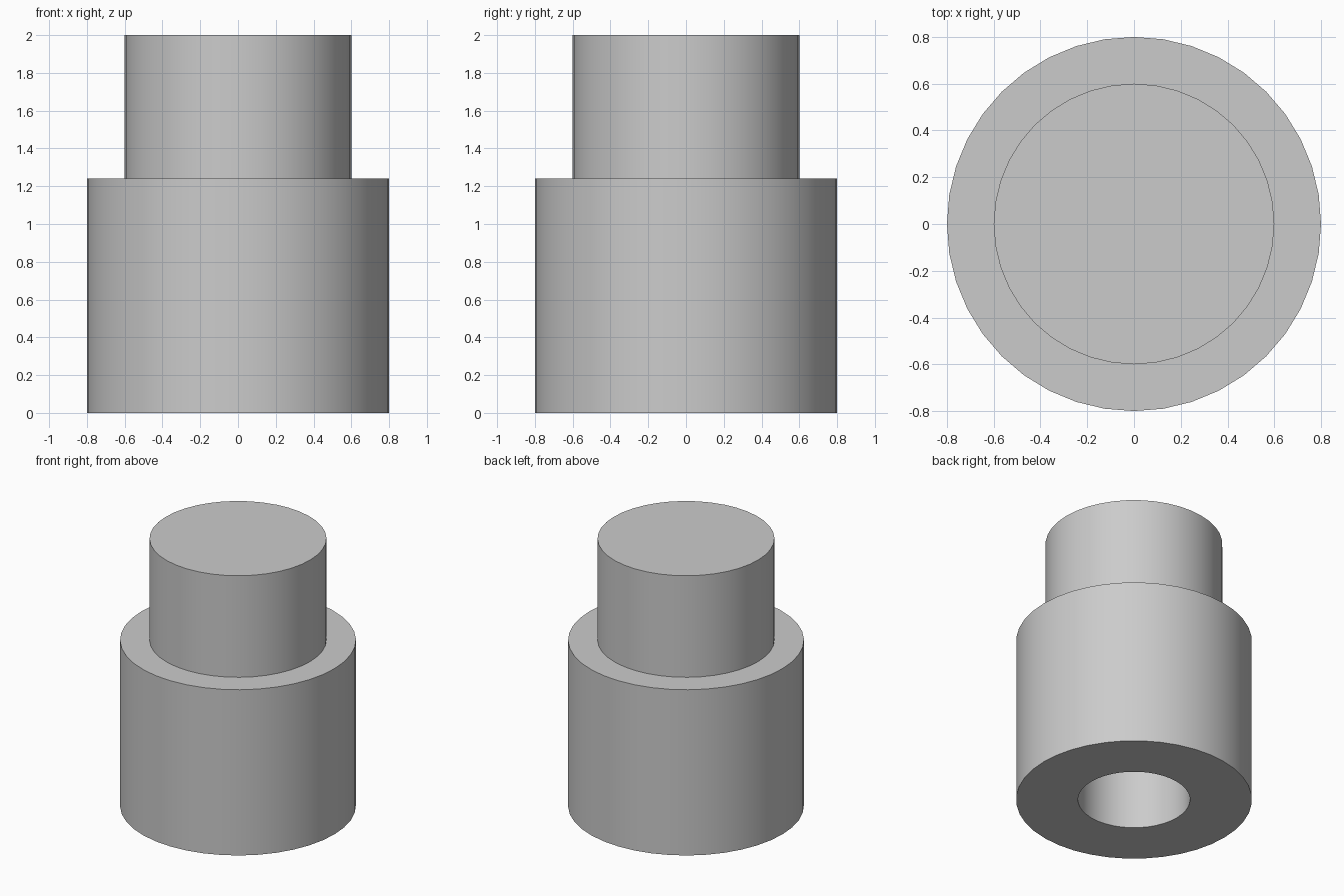
import bpy
import bmesh
import math

SEGMENTS = 40
BODY_RADIUS, NECK_RADIUS, BORE_RADIUS = 0.8, 0.6, 0.38
SHOULDER, TOP = 1.24, 2.0

default = bpy.data.objects.get("Cube")
if default:
    bpy.data.objects.remove(default, do_unlink=True)

# Plain grey finish
grey = bpy.data.materials.new("plain_grey")
grey.use_nodes = True
colour = (0.6, 0.6, 0.6, 1)
grey.diffuse_color = colour
grey.node_tree.nodes["Principled BSDF"].inputs["Base Color"].default_value = colour


def ring(bm, radius, z):
    step = math.tau / SEGMENTS
    return [bm.verts.new((radius * math.cos(i * step), radius * math.sin(i * step), z))
            for i in range(SEGMENTS)]


# Stepped profile from the blind end of the bore, round the outside, to the top
profile = [(BORE_RADIUS, SHOULDER), (BORE_RADIUS, 0), (BODY_RADIUS, 0),
           (BODY_RADIUS, SHOULDER), (NECK_RADIUS, SHOULDER), (NECK_RADIUS, TOP)]

bm = bmesh.new()
rings = [ring(bm, r, z) for r, z in profile]
for lower, upper in zip(rings, rings[1:]):
    for i in range(SEGMENTS):
        j = (i + 1) % SEGMENTS
        bm.faces.new((lower[i], lower[j], upper[j], upper[i]))

# Closed ends: bore ceiling and neck top
bm.faces.new(rings[0])
bm.faces.new(rings[-1])
bmesh.ops.recalc_face_normals(bm, faces=bm.faces)

mesh = bpy.data.meshes.new("stepped_bushing")
bm.to_mesh(mesh)
bm.free()
mesh.materials.append(grey)
bushing = bpy.data.objects.new("stepped_bushing", mesh)
bpy.context.collection.objects.link(bushing)

# Smooth walls with crisp rims
bpy.ops.object.select_all(action="DESELECT")
bushing.select_set(True)
bpy.context.view_layer.objects.active = bushing
bpy.ops.object.shade_smooth_by_angle(angle=math.radians(30))
